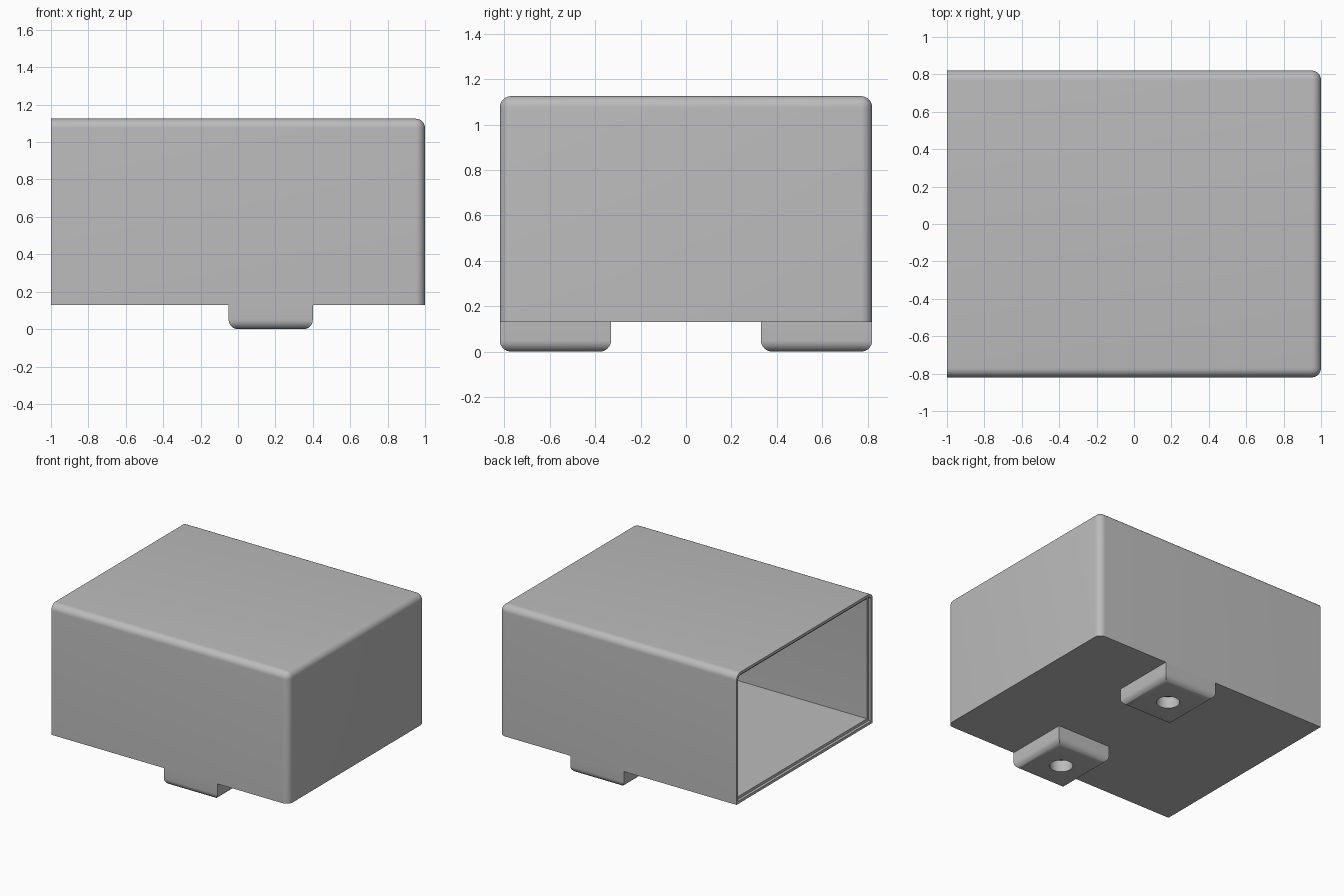
import bpy, bmesh
from mathutils import Matrix, Vector

HALF_Y, FLOOR_Z, TOP_Z = 0.82, 0.13, 1.125

old = bpy.data.objects.get("Cube")
if old:
    bpy.data.objects.remove(old)

grey = bpy.data.materials.new("plain grey")
grey.use_nodes = True
colour = (0.5, 0.5, 0.5, 1)
grey.diffuse_color = colour
grey.node_tree.nodes["Principled BSDF"].inputs["Base Color"].default_value = colour


def box(low, high):
    """bmesh box between two corners"""
    low, high = Vector(low), Vector(high)
    bm = bmesh.new()
    place = Matrix.Translation((low + high) / 2) @ Matrix.Diagonal((high - low).to_4d())
    bmesh.ops.create_cube(bm, size=1, matrix=place)
    return bm


def round_edges(bm, rule, radius):
    edges = [e for e in bm.edges if rule((e.verts[0].co + e.verts[1].co) / 2)]
    bmesh.ops.bevel(bm, geom=edges, offset=radius, segments=8, profile=0.5, affect='EDGES')


def finish(bm, name):
    bmesh.ops.recalc_face_normals(bm, faces=bm.faces)
    mesh = bpy.data.meshes.new(name)
    bm.to_mesh(mesh)
    bm.free()
    obj = bpy.data.objects.new(name, mesh)
    bpy.context.collection.objects.link(obj)
    mesh.materials.append(grey)
    return obj


def smooth(obj):
    bpy.ops.object.select_all(action='DESELECT')
    obj.select_set(True)
    bpy.context.view_layer.objects.active = obj
    bpy.ops.object.shade_smooth_by_angle(angle=0.6)


# Housing: rounded on the top and closed end, sharp underneath
bm = box((-1, -HALF_Y, FLOOR_Z), (1, HALF_Y, TOP_Z))
round_edges(bm, lambda c: (c.z > 1 or c.x > 0.9) and c.z > 0.2 and c.x > -0.9, 0.05)

# Open end: thin outer rim, recessed ledge, then the deep cavity
mouth = min(bm.faces, key=lambda f: f.calc_center_median().x)
for thickness, depth in ((0.02, 0.02), (0.02, 1.94)):
    bmesh.ops.inset_region(bm, faces=[mouth], thickness=thickness, use_even_offset=True)
    made = bmesh.ops.extrude_face_region(bm, geom=[mouth])["geom"]
    bmesh.ops.delete(bm, geom=[mouth], context='FACES_ONLY')
    mouth = next(g for g in made if isinstance(g, bmesh.types.BMFace))
    bmesh.ops.translate(bm, vec=(depth, 0, 0), verts=mouth.verts[:])
smooth(finish(bm, "housing"))

# Two feet, flush with the long sides, each with a blind round hole underneath
for side, name in ((-1, "front"), (1, "back")):
    y_low, y_high = sorted((side * 0.33, side * HALF_Y))
    bm = box((-0.05, y_low, 0), (0.4, y_high, FLOOR_Z))
    round_edges(bm, lambda c: c.z < 0.01, 0.05)
    foot = finish(bm, name + "_foot")

    bm = bmesh.new()
    bmesh.ops.create_cone(bm, cap_ends=True, segments=48, radius1=0.08, radius2=0.08, depth=0.18,
                          matrix=Matrix.Translation((0.175, side * 0.575, 0)))
    cutter = finish(bm, name + "_hole_cutter")
    cut = foot.modifiers.new("hole", 'BOOLEAN')
    cut.operation, cut.object, cut.solver = 'DIFFERENCE', cutter, 'EXACT'
    bpy.context.view_layer.objects.active = foot
    bpy.ops.object.modifier_apply(modifier=cut.name)
    bpy.data.objects.remove(cutter)
    smooth(foot)
